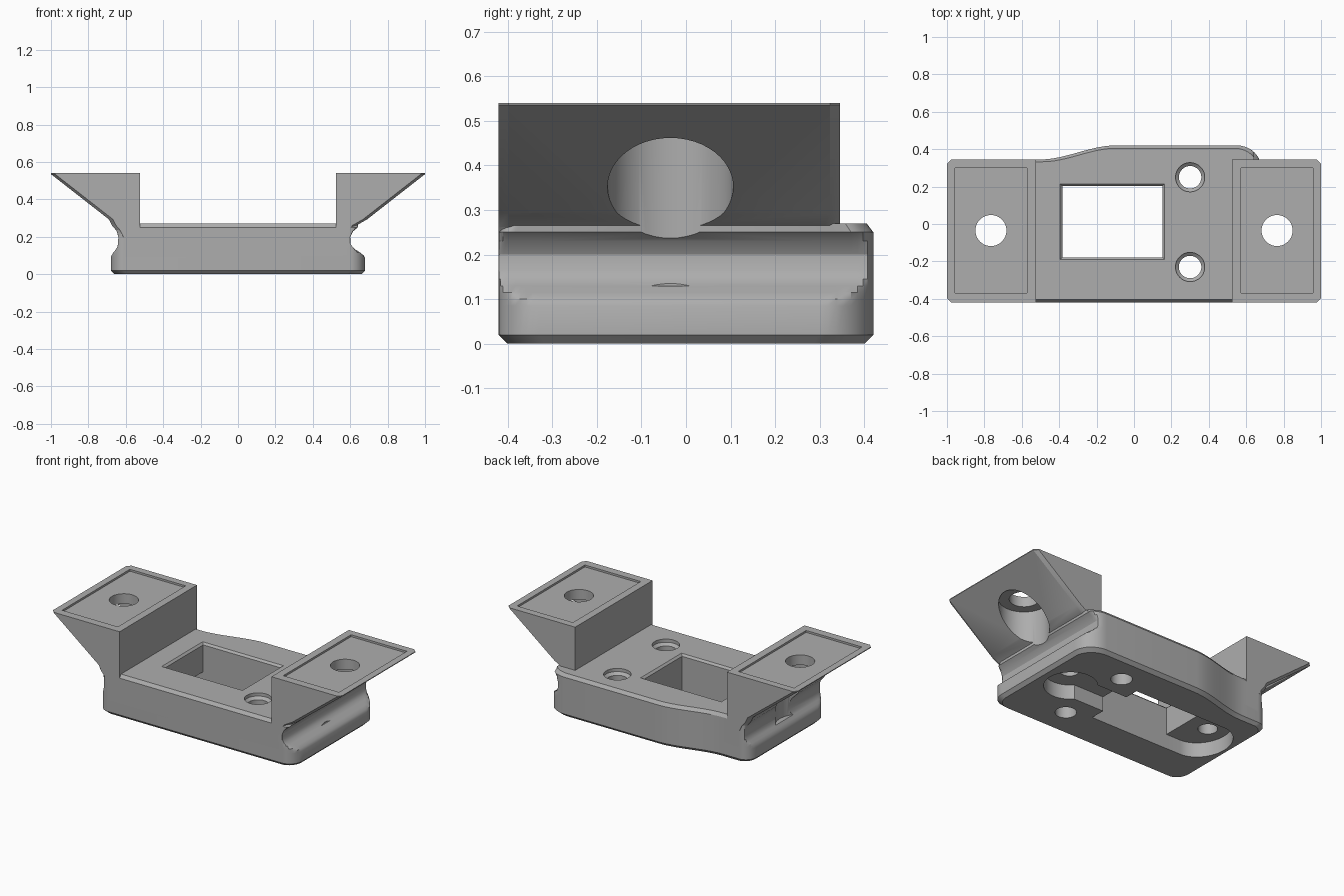
import bpy, bmesh
from math import sin, cos, pi

cube = bpy.data.objects.get("Cube")
if cube:
    bpy.data.objects.remove(cube)

grey = bpy.data.materials.new("mid_grey")
grey.use_nodes = True
grey.diffuse_color = (0.42, 0.42, 0.42, 1)
grey.node_tree.nodes["Principled BSDF"].inputs["Base Color"].default_value = (0.42, 0.42, 0.42, 1)


def loft(name, rings):
    """Closed solid through rings with equal point counts."""
    bm = bmesh.new()
    loops = [[bm.verts.new(p) for p in ring] for ring in rings]
    n = len(loops[0])
    for a, b in zip(loops, loops[1:]):
        for i in range(n):
            j = (i + 1) % n
            bm.faces.new((a[i], a[j], b[j], b[i]))
    bm.faces.new(loops[0][::-1])
    bm.faces.new(loops[-1])
    bmesh.ops.recalc_face_normals(bm, faces=bm.faces)
    mesh = bpy.data.meshes.new(name)
    bm.to_mesh(mesh)
    bm.free()
    mesh.materials.append(grey)
    obj = bpy.data.objects.new(name, mesh)
    bpy.context.collection.objects.link(obj)
    return obj


def arc(cx, cy, rx, ry, start, end, steps=10):
    angles = [(start + (end - start) * i / steps) * pi / 180 for i in range(steps + 1)]
    return [(cx + rx * cos(t), cy + ry * sin(t)) for t in angles]


def at_z(points, z):
    return [(x, y, z) for x, y in points]


def round_cut(x, y, *levels):
    """Round cutter; levels are (z, radius)."""
    return loft("cutter", [at_z(arc(x, y, r, r, 0, 352.5, 47), z) for z, r in levels])


def box_cut(x0, x1, y0, y1, *levels):
    """Box cutter; levels are (z, outward growth)."""
    return loft("cutter", [at_z([(x0 - g, y0 - g), (x1 + g, y0 - g),
                                 (x1 + g, y1 + g), (x0 - g, y1 + g)], z) for z, g in levels])


def combine(target, tool, operation):
    mod = target.modifiers.new("combine", "BOOLEAN")
    mod.operation, mod.object, mod.solver = operation, tool, "EXACT"
    graph = bpy.context.evaluated_depsgraph_get()
    mesh = bpy.data.meshes.new_from_object(target.evaluated_get(graph))
    target.modifiers.clear()
    target.data = mesh
    bpy.data.objects.remove(tool)


# Base plate: rounded outline with a stepped back edge
outline = arc(0.60, -0.33, 0.08, 0.09, -90, 0) + arc(0.55, 0.30, 0.13, 0.12, 0, 90)
for i in range(13):
    t = i / 12
    outline.append((-0.1 - 0.4 * t, 0.42 - 0.075 * t * t * (3 - 2 * t)))
outline += arc(-0.61, 0.27, 0.07, 0.075, 90, 180) + arc(-0.61, -0.33, 0.07, 0.09, 180, 270)


def plate_ring(z, inset, groove):
    """Outline at a height, with the side grooves pressed in."""
    right, left = 0.68 - 0.08 * groove, 0.68 - 0.04 * groove
    return [(max(-left, min(right, x)) * (1 - inset / 0.68), y * (1 - inset / 0.42), z)
            for x, y in outline]


bracket = loft("mounting_bracket", [plate_ring(*level) for level in (
    (0, 0.02, 0), (0.02, 0, 0), (0.085, 0, 0), (0.1, 0, 0.1), (0.115, 0, 0.32),
    (0.13, 0, 0.62), (0.145, 0, 0.85), (0.165, 0, 0.98), (0.2, 0, 1),
    (0.23, 0, 0.8), (0.25, 0, 0.5), (0.27, 0.015, 0.3))])

# Wings: flared profile with chamfered front and back edges
for side, waist in ((1, 0.60), (-1, 0.64)):
    flare = [(waist - 0.01, 0.19), (waist, 0.21), (waist + 0.012, 0.235),
             (waist + 0.035, 0.262), (0.69, 0.293), (1, 0.535), (1, 0.54)]

    def section(y, inset):
        pts = [(0.525, 0.54), (0.525, 0.1), (waist - 0.04, 0.1)]
        pts += [(x - inset, z) for x, z in flare]
        return [(side * x, y, z) for x, z in pts]

    wing = loft("wing", [section(-0.42, 0.022), section(-0.398, 0),
                         section(0.323, 0), section(0.345, 0.022)])
    combine(bracket, wing, "UNION")

# Wing pads: shallow recess, bolt hole and clearance bore from below
for side in (1, -1):
    x = side * 0.765
    cutters = [box_cut(x - 0.193, x + 0.193, -0.37, 0.3, (0.528, 0), (0.6, 0)),
               round_cut(x, -0.035, (0.3, 0.083), (0.6, 0.083)),
               round_cut(x, -0.035, (0.13, 0.141), (0.465, 0.141))]
    for cutter in cutters:
        combine(bracket, cutter, "DIFFERENCE")

# Window, screw holes and underside pocket
cutters = [
    box_cut(-0.383, 0.152, -0.178, 0.203, (-0.1, 0), (0.258, 0), (0.282, 0.024)),
    round_cut(0.3, 0.25, (-0.1, 0.06), (0.235, 0.06), (0.25, 0.078), (0.3, 0.078)),
    round_cut(0.3, -0.23, (-0.1, 0.06), (0.235, 0.06), (0.25, 0.078), (0.3, 0.078)),
    round_cut(0.47, 0.015, (-0.1, 0.15), (0.09, 0.15)),
    box_cut(0.1, 0.45, -0.085, 0.115, (-0.1, 0), (0.09, 0)),
    loft("cutter", [at_z(arc(-0.48, 0.013, 0.16, 0.19, 90, 270, 24)
                         + [(0.152, -0.177), (0.152, 0.203)], z) for z in (-0.1, 0.09)]),
    round_cut(0.48, 0.015, (0.05, 0.055), (0.2, 0.055)),
    round_cut(-0.52, 0.015, (0.05, 0.055), (0.2, 0.055)),
]
for cutter in cutters:
    combine(bracket, cutter, "DIFFERENCE")

# Smooth curved walls, crisp corners
bpy.ops.object.select_all(action="DESELECT")
bracket.select_set(True)
bpy.context.view_layer.objects.active = bracket
bpy.ops.object.shade_smooth_by_angle(angle=0.5)
